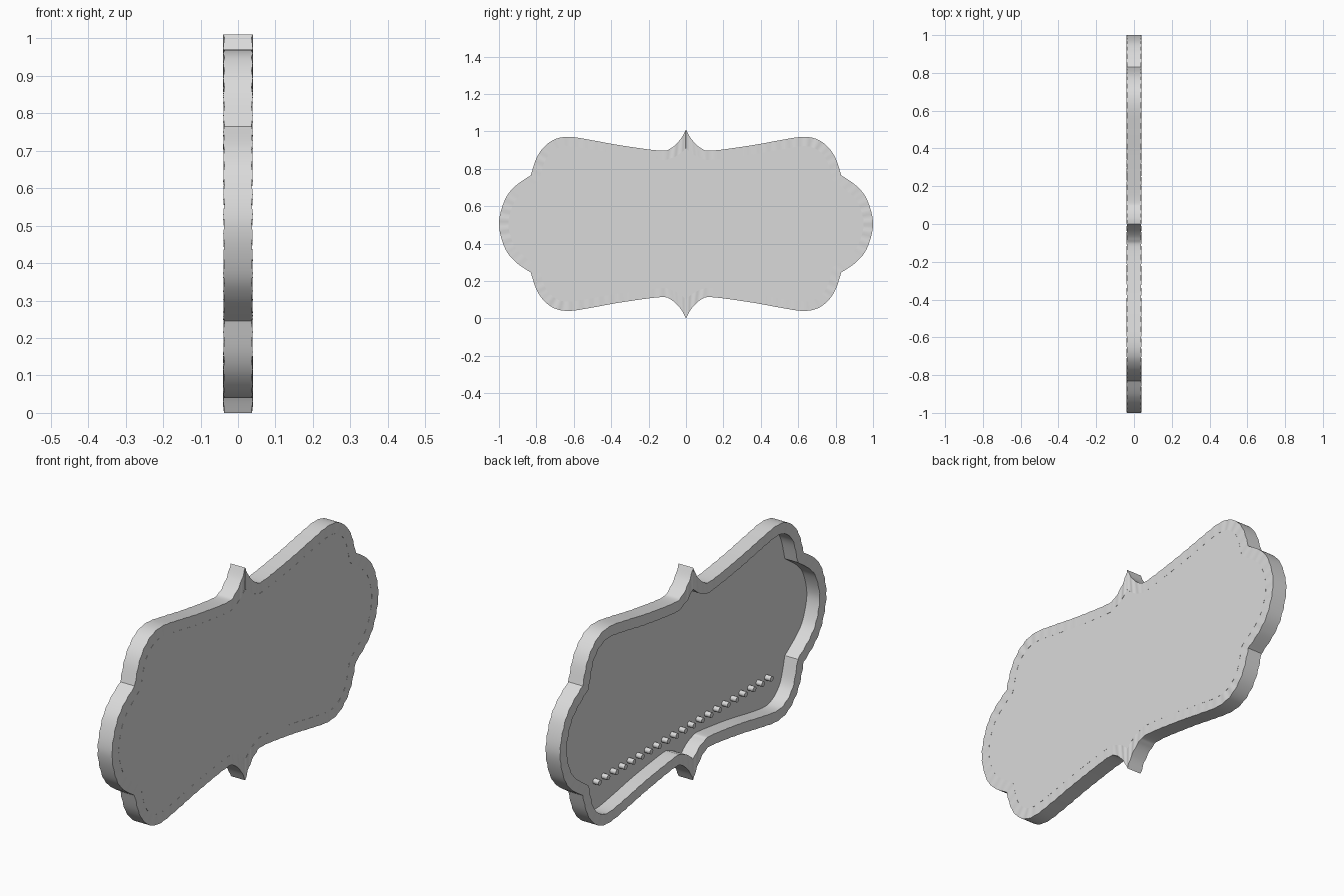
import bpy, bmesh, math
from mathutils import Vector, Matrix

cube = bpy.data.objects.get("Cube")
if cube:
    bpy.data.objects.remove(cube, do_unlink=True)

HEIGHT = 1.01
FLOOR_X, FACE_X = 0.03, 0.038

grey = bpy.data.materials.new("light_grey")
grey.use_nodes = True
grey.diffuse_color = (0.7, 0.7, 0.7, 1)
grey.node_tree.nodes["Principled BSDF"].inputs["Base Color"].default_value = (0.7, 0.7, 0.7, 1)

# Quarter outlines as (y, z): from the tip to the notch, then notch to the side
OUTER = ([(0, 1.01), (.03, .957), (.08, .91), (.14, .897), (.35, .925), (.5, .952),
          (.62, .97), (.7, .958), (.76, .915), (.8, .855), (.83, .765)],
         [(.83, .765), (.915, .705), (.97, .63), (1, .505)])
INNER = ([(0, .91), (.04, .875), (.09, .853), (.14, .848), (.35, .875), (.5, .902),
          (.62, .92), (.68, .912), (.725, .882), (.757, .835), (.785, .735)],
         [(.785, .735), (.875, .67), (.923, .61), (.95, .505)])


def spline(points, before, after, steps=10):
    """Smooth curve through the points, without its last point."""
    p = [Vector(q) for q in [before, *points, after]]
    out = []
    for a, b, c, d in zip(p, p[1:], p[2:], p[3:]):
        for i in range(steps):
            t = i / steps
            out.append(b + (c - a) * t / 2 + (2 * a - 5 * b + 4 * c - d) * t * t / 2
                       + (3 * b - a - 3 * c + d) * t ** 3 / 2)
    return out


def outline(quarter):
    """Mirror a quarter outline into the full closed loop."""
    upper, side = quarter
    y, z = side[-2]
    pts = spline(upper, upper[0], upper[-1]) + spline(side, side[0], (y, HEIGHT - z))
    end = Vector(side[-1])
    flip_z = [Vector((p.x, HEIGHT - p.y)) for p in reversed(pts)]
    half = pts + [end] + flip_z
    return half + [Vector((-p.x, p.y)) for p in reversed(half[1:-1])]


def finish(bm, name):
    bmesh.ops.recalc_face_normals(bm, faces=bm.faces)
    mesh = bpy.data.meshes.new(name)
    bm.to_mesh(mesh)
    bm.free()
    mesh.materials.append(grey)
    obj = bpy.data.objects.new(name, mesh)
    bpy.context.collection.objects.link(obj)
    bpy.ops.object.select_all(action="DESELECT")
    obj.select_set(True)
    bpy.context.view_layer.objects.active = obj
    bpy.ops.object.shade_smooth_by_angle(angle=math.radians(35))
    return obj


def ring(bm, loop, side, wave=0.0015):
    """Loop of vertices with a faint scalloped edge."""
    verts, length = [], 0
    for i, p in enumerate(loop):
        length += (p - loop[i - 1]).length if i else 0
        x = side * (FACE_X + wave * math.cos(math.tau * length / .055))
        verts.append(bm.verts.new((x, p.x, p.y)))
    return verts


def bridge(bm, a, b):
    for i in range(len(a)):
        bm.faces.new((a[i - 1], a[i], b[i], b[i - 1]))


outer, inner = outline(OUTER), outline(INNER)

# Raised rim
bm = bmesh.new()
rings = [ring(bm, outer, -1), ring(bm, outer, 1), ring(bm, inner, 1), ring(bm, inner, -1)]
for i in range(4):
    bridge(bm, rings[i - 1], rings[i])
finish(bm, "rim")

# Flat panel filling the rim on one side
bm = bmesh.new()
floor = [bm.verts.new((FLOOR_X, p.x, p.y)) for p in inner]
face = [bm.verts.new((FACE_X, p.x, p.y)) for p in inner]
bridge(bm, floor, face)
caps = [bm.faces.new(floor), bm.faces.new(face)]
bmesh.ops.triangulate(bm, faces=caps)
finish(bm, "back_panel")

# Row of short pegs inside the recess
bm = bmesh.new()
PEGS, SPACING, LENGTH = 21, .0645, .03
for i in range(PEGS):
    place = Matrix.Translation((FLOOR_X - LENGTH / 2, (i - (PEGS - 1) / 2) * SPACING, .225))
    bmesh.ops.create_cone(bm, cap_ends=True, segments=12, radius1=.0125, radius2=.0125,
                          depth=LENGTH, matrix=place @ Matrix.Rotation(math.pi / 2, 4, "Y"))
finish(bm, "pegs")
